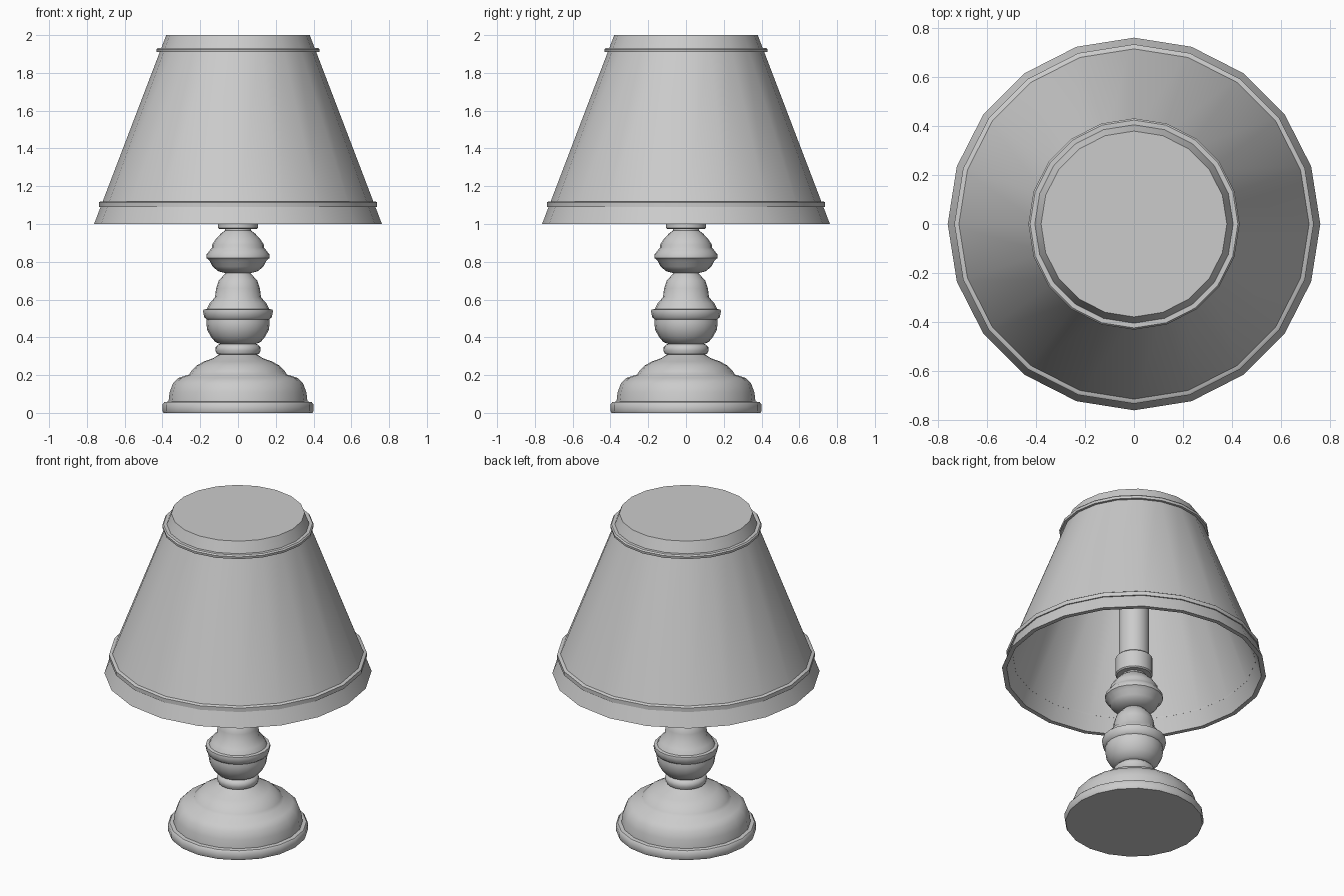
import bpy, bmesh, math

if "Cube" in bpy.data.objects:
    bpy.data.objects.remove(bpy.data.objects["Cube"])

SIDES = 20


def lathe(name, profile, angle=40, closed=False):
    """Spin an (r, z) profile round z; open profiles are capped at both ends."""
    bm = bmesh.new()
    rings = []
    for r, z in profile:
        rings.append([bm.verts.new((r * math.cos(2 * math.pi * i / SIDES),
                                    r * math.sin(2 * math.pi * i / SIDES), z))
                      for i in range(SIDES)])
    pairs = list(zip(rings, rings[1:]))
    if closed:
        pairs.append((rings[-1], rings[0]))
    for a, b in pairs:
        for i in range(SIDES):
            j = (i + 1) % SIDES
            bm.faces.new((a[i], a[j], b[j], b[i]))
    if not closed:
        bm.faces.new(rings[0][::-1])
        bm.faces.new(rings[-1])
    bmesh.ops.recalc_face_normals(bm, faces=bm.faces)
    me = bpy.data.meshes.new(name)
    bm.to_mesh(me)
    bm.free()
    ob = bpy.data.objects.new(name, me)
    bpy.context.collection.objects.link(ob)
    bpy.ops.object.select_all(action='DESELECT')
    ob.select_set(True)
    bpy.context.view_layer.objects.active = ob
    bpy.ops.object.shade_smooth_by_angle(angle=math.radians(angle))
    return ob


# Stepped domed foot
lathe("base", [(.395, 0), (.40, .01), (.40, .045), (.39, .057), (.368, .06),
               (.362, .11), (.345, .155), (.315, .185), (.26, .203),
               (.248, .22), (.22, .25), (.18, .272), (.13, .29),
               (.108, .305), (.095, .31)])

# Small collar above the foot
lathe("collar", [(.09, .305), (.112, .312), (.12, .33), (.118, .348),
                 (.105, .362), (.085, .368)])

# Turned lower stem with raised band
lathe("lower_stem", [(.085, .362), (.12, .375), (.145, .405), (.163, .44),
                     (.168, .475), (.166, .495), (.178, .505), (.185, .535),
                     (.183, .547), (.165, .55), (.15, .58), (.122, .612),
                     (.116, .66), (.102, .70), (.075, .73), (.06, .745)])

# Turned upper knob
lathe("upper_knob", [(.06, .738), (.105, .75), (.135, .775), (.15, .805),
                     (.167, .82), (.167, .838), (.15, .86), (.138, .875),
                     (.138, .89), (.118, .92), (.09, .95), (.07, .965), (.07, .98)])

# Bulb socket and central rod
lathe("socket", [(.10, .973), (.107, .98), (.107, 1.085), (.10, 1.092)])
lathe("rod", [(.088, 1.08), (.088, 1.98)])

# Lampshade: outer skin closed at the top, open underneath with a thin wall
lathe("lampshade", [(.36, 1.975), (.735, 1.0), (.762, 1.0), (.38, 2.0)])

# Trim bands round the shade
lathe("lower_trim", [(.70, 1.09), (.735, 1.09), (.735, 1.115), (.728, 1.12),
                     (.69, 1.12)], closed=True)
lathe("upper_trim", [(.39, 1.91), (.43, 1.91), (.432, 1.925), (.425, 1.933),
                     (.385, 1.933)], closed=True)
